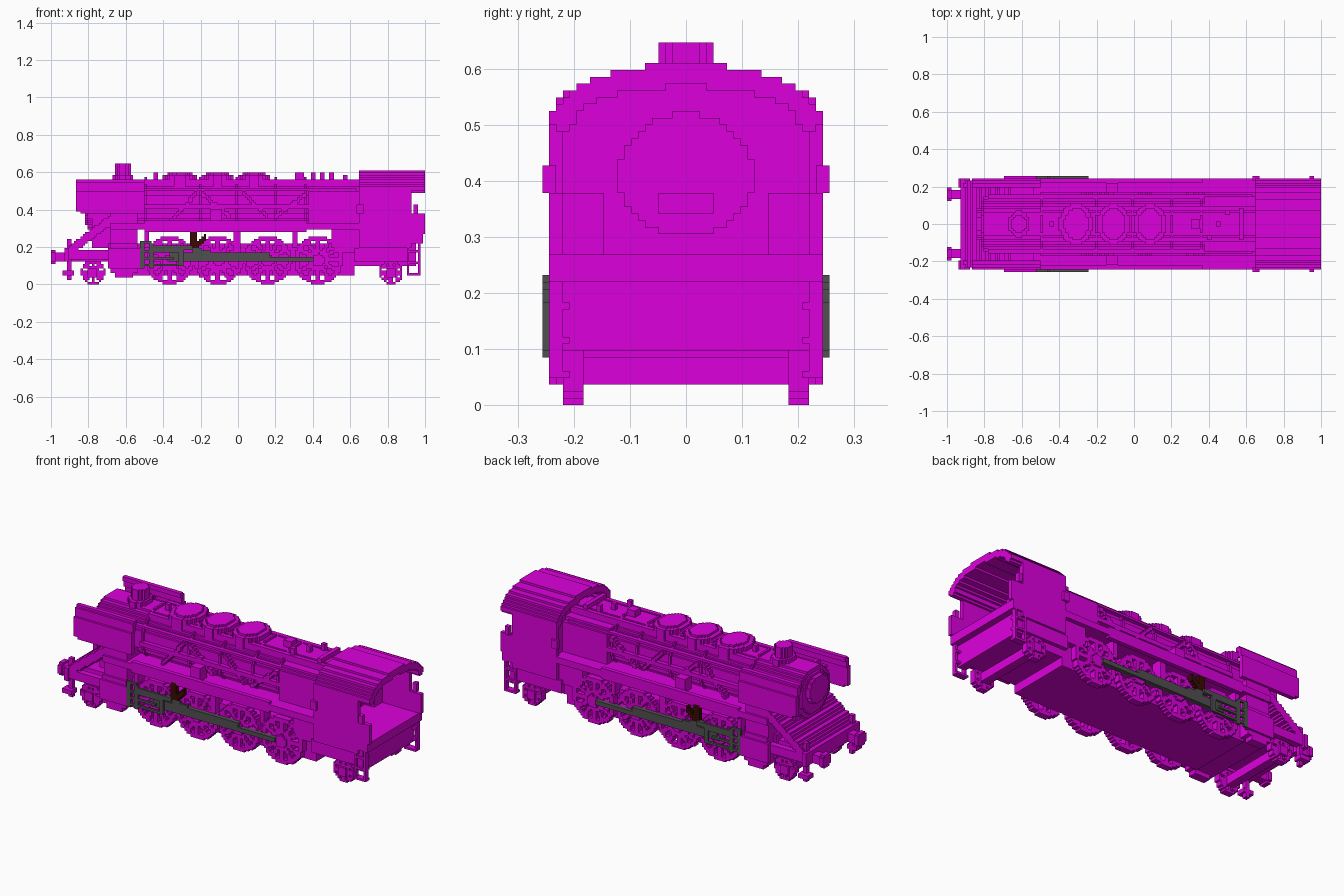
import bpy, bmesh, math

if "Cube" in bpy.data.objects:
    bpy.data.objects.remove(bpy.data.objects["Cube"], do_unlink=True)

V = 2 / 164  # block size


def material(name, rgb):
    m = bpy.data.materials.new(name)
    m.use_nodes = True
    m.diffuse_color = (*rgb, 1)
    m.node_tree.nodes["Principled BSDF"].inputs["Base Color"].default_value = (*rgb, 1)
    return m


magenta = material("magenta", (0.72, 0.0, 0.72))
grey = material("dark grey", (0.08, 0.08, 0.08))
brown = material("dark brown", (0.042, 0.003, 0.001))


def snap(v):
    return round(v / V) * V


def build(name, boxes, mat=magenta, mirror=False):
    """Join axis-aligned boxes (x0, x1, y0, y1, z0, z1) into one object."""
    bm = bmesh.new()
    for b in boxes:
        sides = (1, -1) if mirror else (1,)
        for s in sides:
            ys = sorted((b[2] * s, b[3] * s))
            v = [bm.verts.new((x, y, z)) for x in b[:2] for y in ys for z in b[4:]]
            for f in ((0, 1, 3, 2), (4, 6, 7, 5), (0, 4, 5, 1),
                      (2, 3, 7, 6), (0, 2, 6, 4), (1, 5, 7, 3)):
                bm.faces.new([v[i] for i in f])
    mesh = bpy.data.meshes.new(name)
    bm.to_mesh(mesh)
    bm.free()
    mesh.materials.append(mat)
    ob = bpy.data.objects.new(name, mesh)
    bpy.context.collection.objects.link(ob)
    return ob


def block(name, *b, mat=magenta, mirror=False):
    return build(name, [[snap(v) for v in b]], mat, mirror)


def stepped(plane, rule, u, w, depth):
    """Fill a 2D rule with stepped rows of blocks across a depth."""
    d0, d1 = snap(depth[0]), snap(depth[1])
    boxes = []
    for j in range(round(w[0] / V), round(w[1] / V)):
        start = None
        first, last = round(u[0] / V), round(u[1] / V)
        for i in range(first, last + 1):
            inside = i < last and rule((i + 0.5) * V, (j + 0.5) * V)
            if inside and start is None:
                start = i
            if not inside and start is not None:
                a, b, c, d = start * V, i * V, j * V, (j + 1) * V
                boxes.append({"xz": (a, b, d0, d1, c, d),
                              "yz": (d0, d1, a, b, c, d),
                              "xy": (a, b, c, d, d0, d1)}[plane])
                start = None
    return boxes


def disc(plane, cu, cw, ru, rw, depth):
    return stepped(plane, lambda u, w: ((u - cu) / ru) ** 2 + ((w - cw) / rw) ** 2 <= 1,
                   (cu - ru - V, cu + ru + V), (cw - rw - V, cw + rw + V), depth)


def sloped(x0, z0, x1, z1, thick, depth):
    """Stepped diagonal bar in the side plane."""
    def rule(x, z):
        return abs(z - z0 - (z1 - z0) * (x - x0) / (x1 - x0)) < thick / 2
    return stepped("xz", rule, (x0, x1), (min(z0, z1) - thick, max(z0, z1) + thick), depth)


def wheel(cx, r, spokes, depth):
    def rule(x, z):
        dx, dz = x - cx, z - r
        d = math.hypot(dx, dz)
        a = math.atan2(dz, dx) * spokes / math.tau
        spoke = abs(a - round(a)) / spokes * math.tau * d < V * 0.95
        return d < r and (d > r * 0.82 or d < r * 0.42 or spoke)
    return stepped("xz", rule, (cx - r - V, cx + r + V), (0, 2 * r + V), depth)


# Boiler and smokebox door
build("boiler", disc("yz", 0, 0.427, 0.15, 0.14, (-0.8, 0.66)))
build("smokebox_ring", disc("yz", 0, 0.427, 0.125, 0.115, (-0.815, -0.8)))
build("smokebox_door", disc("yz", 0, 0.45, 0.085, 0.075, (-0.84, -0.815)))
build("boiler_bands", [b for x in (-0.5, -0.21, -0.01, 0.2, 0.35)
                       for b in disc("yz", 0, 0.427, 0.16, 0.147, (x, x + V))])
block("firebox", 0.38, 0.66, -0.17, 0.17, 0.29, 0.5)
block("firebox_shoulder", 0.38, 0.66, -0.145, 0.145, 0.5, 0.53)

# Chimney and domes
build("chimney", disc("xy", -0.615, 0, 0.045, 0.05, (0.54, 0.65)))
build("chimney_base", disc("xy", -0.615, 0, 0.06, 0.07, (0.54, 0.585)))
for i, x in enumerate((-0.31, -0.11, 0.085)):
    build(f"dome_{i + 1}", disc("xy", x, 0, 0.09, 0.11, (0.53, 0.58))
          + disc("xy", x, 0, 0.065, 0.085, (0.58, 0.6)))
for i, (x, y, r) in enumerate(((-0.44, 0, 0.012), (0.325, 0, 0.024), (0.45, 0, 0.012),
                               (0.5, 0.06, 0.012), (0.4, -0.07, 0.012))):
    block(f"top_valve_{i + 1}", x - r, x + r, y - r, y + r, 0.53, 0.595)
block("whistle_bar", 0.56, 0.58, -0.08, 0.08, 0.54, 0.585)

# Boiler pipework on both sides
block("handrail", -0.78, 0.64, 0.135, 0.16, 0.495, 0.507, mirror=True)
block("upper_rail", -0.5, 0.66, 0.075, 0.1, 0.54, 0.56, mirror=True)
block("side_pipe", -0.5, 0.4, 0.14, 0.17, 0.40, 0.425, mirror=True)
pipes = []
for x0, z0, x1, z1 in ((-0.36, 0.34, -0.22, 0.49), (-0.2, 0.49, -0.04, 0.36),
                       (0.02, 0.5, 0.16, 0.36), (0.2, 0.36, 0.36, 0.48)):
    pipes += sloped(x0, z0, x1, z1, 0.026, (0.13, 0.172))
build("diagonal_pipes", pipes, mirror=True)
block("pump_box", -0.15, -0.09, 0.16, 0.22, 0.32, 0.4, mirror=True)

# Smoke deflectors, curving inward at the top
block("deflector_side", -0.865, -0.5, 0.22, 0.245, 0.395, 0.5, mirror=True)
block("deflector_lower_edge", -0.84, -0.5, 0.22, 0.245, 0.38, 0.4, mirror=True)
block("deflector_upper", -0.865, -0.5, 0.207, 0.232, 0.5, 0.55, mirror=True)
block("deflector_top", -0.86, -0.5, 0.195, 0.22, 0.535, 0.565, mirror=True)
block("deflector_strut", -0.7, -0.67, 0.13, 0.225, 0.48, 0.495, mirror=True)
block("deflector_post", -0.64, -0.56, 0.207, 0.232, 0.3, 0.4, mirror=True)

# Running board and frame
block("running_board", -0.68, 0.68, -0.245, 0.245, 0.293, 0.328)
block("board_edge", -0.5, 0.36, 0.22, 0.245, 0.28, 0.34, mirror=True)
block("main_frame", -0.56, 0.62, -0.183, 0.183, 0.05, 0.22)
block("front_subframe", -0.7, -0.56, -0.183, 0.183, 0.085, 0.22)
block("rear_subframe", 0.62, 0.9, -0.183, 0.183, 0.1, 0.22)
block("saddle", -0.78, -0.54, -0.13, 0.13, 0.2, 0.4)
block("cylinder_block", -0.68, -0.54, -0.232, 0.232, 0.06, 0.38)
block("cylinder", -0.68, -0.54, 0.2, 0.245, 0.06, 0.22, mirror=True)
block("cylinder_cover", -0.695, -0.53, 0.232, 0.257, 0.085, 0.195, mirror=True)
block("cylinder_foot", -0.66, -0.56, 0.2, 0.245, 0.035, 0.06, mirror=True)
for i, x in enumerate((-0.5, -0.02, 0.29, 0.5)):
    block(f"board_bracket_{i + 1}", x, x + 0.03, 0.16, 0.22, 0.2, 0.3, mirror=True)
block("ash_pan", 0.53, 0.68, -0.22, 0.22, 0.17, 0.3)

# Front slope, beam, buffers and steps
build("front_slope", sloped(-0.9, 0.18, -0.66, 0.36, 0.06, (-0.232, 0.232)))
block("front_beam", -0.925, -0.9, -0.245, 0.245, 0.12, 0.2)
block("front_frame", -0.9, -0.66, -0.16, 0.16, 0.12, 0.18)
block("front_side_bar", -0.9, -0.68, 0.195, 0.232, 0.13, 0.18, mirror=True)
block("buffer_shank", -0.98, -0.92, 0.135, 0.183, 0.12, 0.17, mirror=True)
build("buffer_plate", disc("yz", 0.16, 0.146, 0.038, 0.04, (-1, -0.975)), mirror=True)
block("front_step_post", -0.915, -0.89, 0.19, 0.215, 0.03, 0.24, mirror=True)
block("front_step", -0.935, -0.875, 0.19, 0.245, 0.05, 0.07, mirror=True)

# Wheels
for i, x in enumerate((-0.365, -0.105, 0.158, 0.43)):
    build(f"driving_wheel_{i + 1}", wheel(x, 0.13, 12, (0.183, 0.22)), mirror=True)
    build(f"driving_hub_{i + 1}", disc("xz", x, 0.13, 0.035, 0.035, (0.2, 0.232)), mirror=True)
for name, x in (("leading_wheel", -0.775), ("trailing_wheel", 0.82)):
    build(name, wheel(x, 0.064, 8, (0.183, 0.22)), mirror=True)
    block(name + "_axle", x - 0.025, x + 0.025, -0.232, 0.232, 0.04, 0.09)

# Rods and valve gear
block("coupling_rod", -0.38, 0.4, 0.22, 0.245, 0.122, 0.146, mat=grey, mirror=True)
block("main_rod", -0.36, 0.17, 0.22, 0.245, 0.134, 0.17, mat=grey, mirror=True)
gear = [(-0.52, -0.3, 0.098, 0.11), (-0.52, -0.34, 0.134, 0.146), (-0.52, -0.3, 0.17, 0.183),
        (-0.52, -0.46, 0.22, 0.232), (-0.52, -0.495, 0.085, 0.232), (-0.47, -0.45, 0.085, 0.22),
        (-0.32, -0.295, 0.098, 0.2), (-0.46, -0.24, 0.183, 0.207)]
build("valve_gear", [[snap(v) for v in (a, b, 0.245, 0.257, c, d)] for a, b, c, d in gear],
      grey, mirror=True)
build("radius_rod", sloped(-0.28, 0.2, -0.1, 0.15, 0.025, (0.232, 0.245)), grey, mirror=True)
block("gear_link", -0.26, -0.225, 0.22, 0.245, 0.19, 0.293, mat=brown, mirror=True)
build("gear_arm", sloped(-0.235, 0.2, -0.17, 0.25, 0.035, (0.22, 0.245)), brown, mirror=True)

# Cab: floor, walls, arched roof and boiler end
block("cab_floor", 0.65, 0.985, -0.245, 0.245, 0.22, 0.27)
block("cab_wall", 0.65, 0.93, 0.22, 0.245, 0.2, 0.505, mirror=True)
block("cab_eave", 0.65, 1.0, 0.207, 0.232, 0.49, 0.54, mirror=True)


def arch(y, z, a, b):
    return (y / a) ** 2 + ((z - 0.5) / b) ** 2 <= 1


build("cab_roof", stepped("yz", lambda y, z: arch(y, z, 0.243, 0.108) and not arch(y, z, 0.2, 0.068),
                          (-0.257, 0.257), (0.5, 0.625), (0.65, 1.0)))
build("cab_front", stepped("yz", lambda y, z: z < 0.5 or arch(y, z, 0.235, 0.1),
                           (-0.232, 0.232), (0.27, 0.62), (0.66, 0.69)))
build("boiler_end", disc("yz", 0, 0.41, 0.12, 0.11, (0.68, 0.74)))
block("fire_door", 0.74, 0.765, -0.05, 0.05, 0.34, 0.375)
block("cab_seat", 0.69, 0.76, 0.15, 0.22, 0.27, 0.38, mirror=True)
block("cab_rear_panel", 0.93, 1.0, 0.22, 0.245, 0.27, 0.38, mirror=True)
for name, x in (("rear", 0.94), ("front", 0.64)):
    block(f"cab_{name}_handle", x, x + 0.025, 0.232, 0.257, 0.38, 0.43, mirror=True)

# Rear frame and ladders
block("rear_beam", 0.9, 0.95, -0.232, 0.232, 0.1, 0.22)
block("rear_side_frame", 0.62, 0.95, 0.207, 0.232, 0.12, 0.2, mirror=True)
for x in (0.905, 0.965):
    block("ladder_post", x, x + 0.013, 0.22, 0.245, 0.05, 0.22, mirror=True)
for z in (0.05, 0.11, 0.17):
    block("ladder_step", 0.905, 0.98, 0.207, 0.245, z, z + 0.015, mirror=True)
